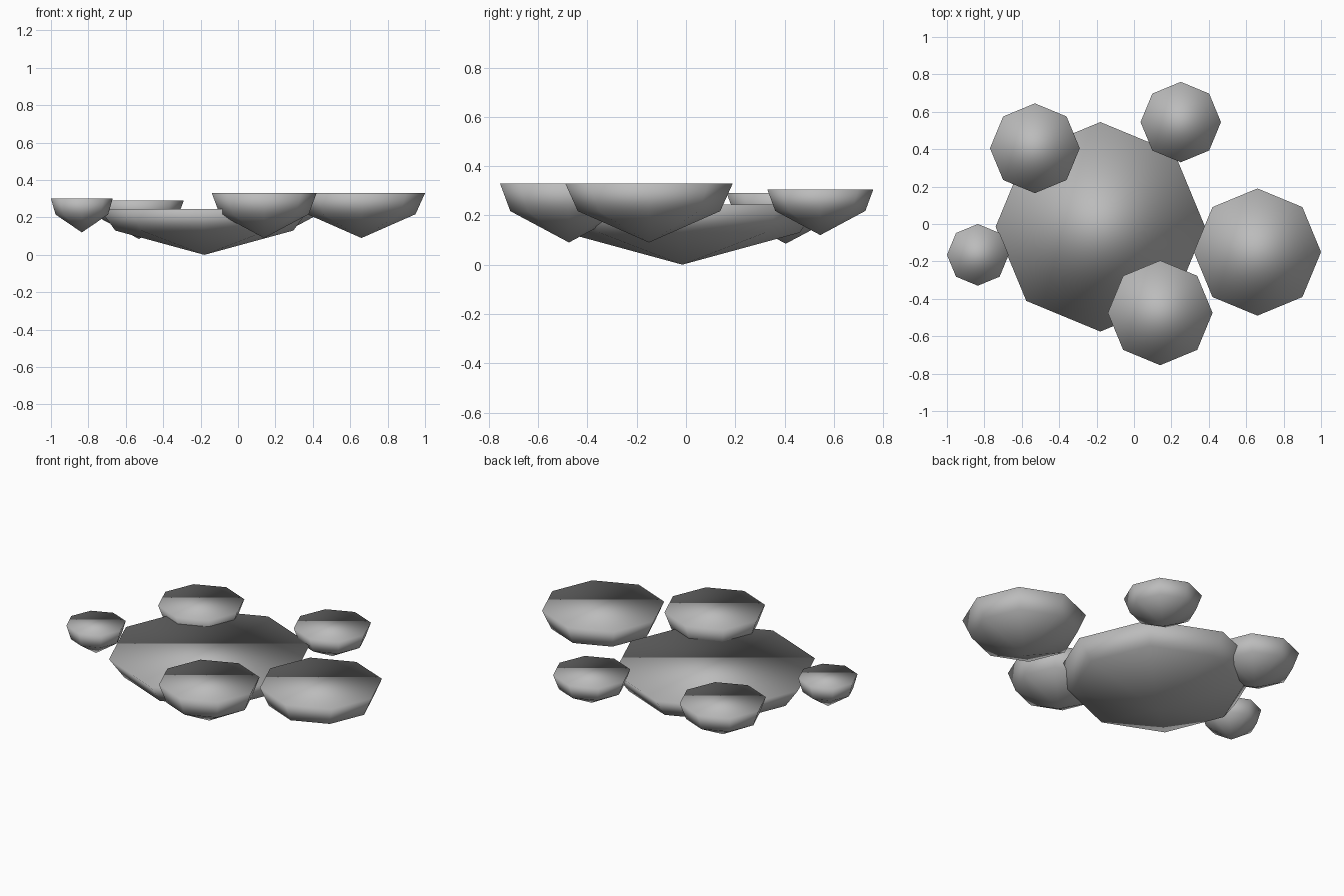
import bpy, bmesh, math

cube = bpy.data.objects.get("Cube")
if cube:
    bpy.data.objects.remove(cube, do_unlink=True)

# Plain grey stone
grey = bpy.data.materials.new("stone_grey")
grey.use_nodes = True
colour = (0.5, 0.5, 0.5, 1)
grey.diffuse_color = colour
grey.node_tree.nodes["Principled BSDF"].inputs["Base Color"].default_value = colour

SIDES = 8


def add_ring(bm, x, y, z, radius):
    step = math.tau / SIDES
    return [bm.verts.new((x + radius * math.cos(i * step),
                          y + radius * math.sin(i * step), z))
            for i in range(SIDES)]


def floating_rock(name, x, y, radius, top, bottom):
    """Flat-topped rock: steep rim wall above a shallow pointed underside."""
    bm = bmesh.new()
    rim = add_ring(bm, x, y, top, radius)
    waist = add_ring(bm, x, y, top - 0.47 * (top - bottom), radius * 0.85)
    tip = bm.verts.new((x, y, bottom))
    bm.faces.new(rim)
    for i in range(SIDES):
        j = (i + 1) % SIDES
        bm.faces.new((waist[i], waist[j], rim[j], rim[i]))
        bm.faces.new((tip, waist[j], waist[i]))
    bmesh.ops.recalc_face_normals(bm, faces=bm.faces)
    for face in bm.faces:
        face.smooth = True
    mesh = bpy.data.meshes.new(name)
    bm.to_mesh(mesh)
    bm.free()
    mesh.materials.append(grey)
    bpy.context.collection.objects.link(bpy.data.objects.new(name, mesh))


# Central platform and its surrounding rocks
floating_rock("main_platform", -0.18, -0.015, 0.56, 0.245, 0.0)
floating_rock("left_rock", 0.66, -0.15, 0.34, 0.33, 0.09)
floating_rock("front_rock", 0.14, -0.475, 0.28, 0.33, 0.09)
floating_rock("right_rock", -0.835, -0.165, 0.165, 0.30, 0.12)
floating_rock("back_right_rock", -0.53, 0.405, 0.24, 0.29, 0.085)
floating_rock("back_left_rock", 0.25, 0.545, 0.215, 0.305, 0.12)
